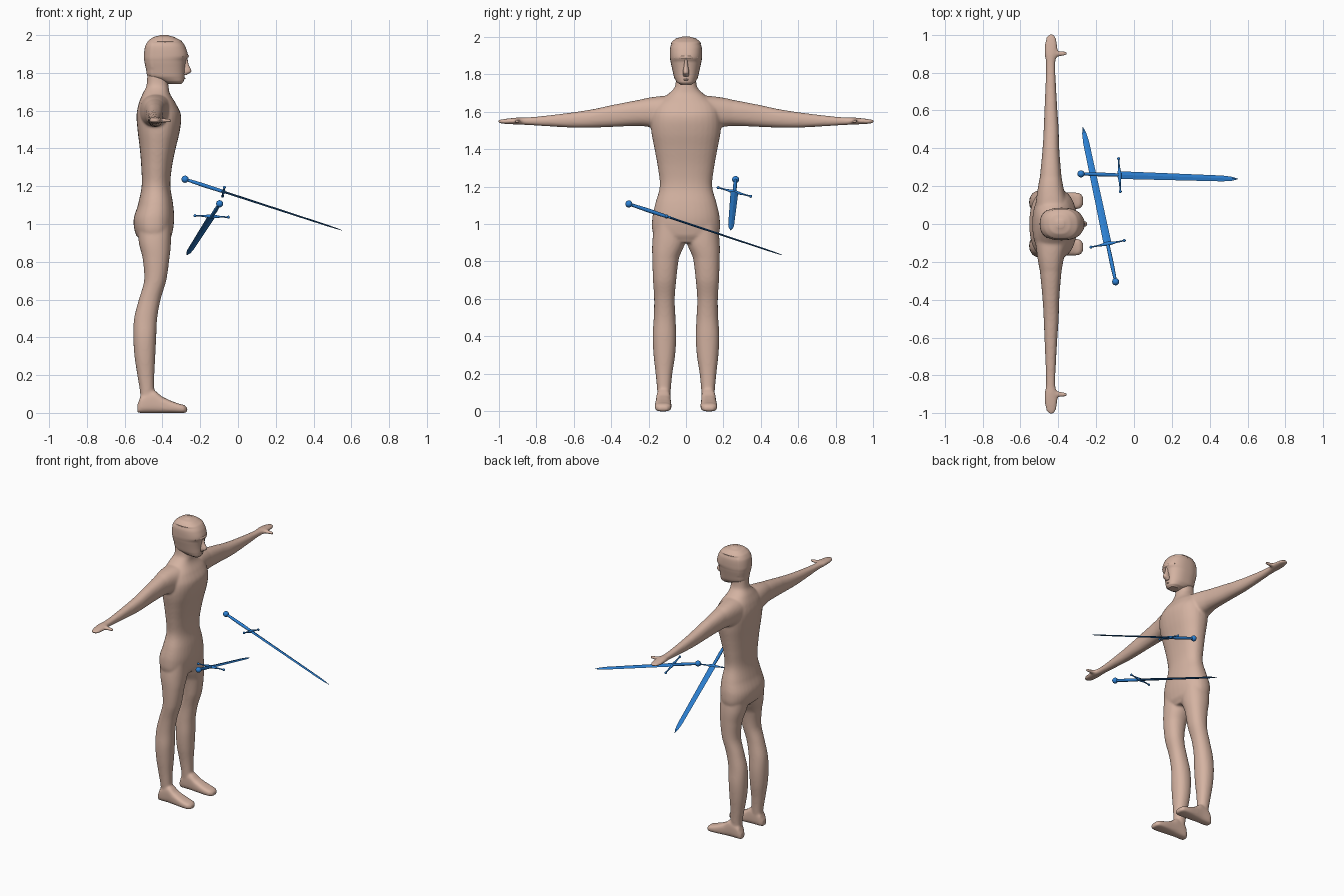
import bpy, bmesh, math
from mathutils import Vector, Matrix

cube = bpy.data.objects.get("Cube")
if cube:
    bpy.data.objects.remove(cube, do_unlink=True)


def material(name, rgb):
    mat = bpy.data.materials.new(name)
    mat.use_nodes = True
    mat.diffuse_color = (*rgb, 1)
    bsdf = mat.node_tree.nodes["Principled BSDF"]
    bsdf.inputs["Base Color"].default_value = (*rgb, 1)
    return mat


SKIN = material("skin", (0.66, 0.45, 0.36))
BLUE = material("sword blue", (0.026, 0.22, 0.66))


def refine(stations, steps):
    """Catmull-Rom interpolation between cross-sections."""
    pts = [Vector(s) for s in stations]
    out = []
    for i in range(len(pts) - 1):
        b, c = pts[i], pts[i + 1]
        a = pts[i - 1] if i else b
        d = pts[i + 2] if i + 2 < len(pts) else c
        for k in range(steps):
            t = k / steps
            v = (b * 2 + (c - a) * t + (a * 2 - b * 5 + c * 4 - d) * t ** 2
                 + (b * 3 - a - c * 3 + d) * t ** 3) / 2
            v[0] = b[0] + (c[0] - b[0]) * t
            out.append(v)
    return out + [pts[-1]]


def loft(bm, axis, stations, steps=5, segs=32, power=2.3):
    """Each station is (position, low a, high a, low b, high b)."""
    rings = []
    for t, a0, a1, b0, b1 in refine(stations, steps):
        ring = []
        for i in range(segs):
            ang = math.tau * i / segs
            c, s = math.cos(ang), math.sin(ang)
            a = (a0 + a1) / 2 + (a1 - a0) / 2 * math.copysign(abs(c) ** (2 / power), c)
            b = (b0 + b1) / 2 + (b1 - b0) / 2 * math.copysign(abs(s) ** (2 / power), s)
            co = [a, b]
            co.insert(axis, t)
            ring.append(bm.verts.new(co))
        rings.append(ring)
    for low, high in zip(rings, rings[1:]):
        for i in range(segs):
            j = (i + 1) % segs
            bm.faces.new((low[i], low[j], high[j], high[i]))
    bm.faces.new(rings[0])
    bm.faces.new(rings[-1])


def finish(bm, name, mat, angle=None, matrix=None):
    bmesh.ops.recalc_face_normals(bm, faces=bm.faces[:])
    mesh = bpy.data.meshes.new(name)
    bm.to_mesh(mesh)
    bm.free()
    mesh.materials.append(mat)
    obj = bpy.data.objects.new(name, mesh)
    bpy.context.collection.objects.link(obj)
    if matrix:
        obj.matrix_world = matrix
    if angle:
        bpy.ops.object.select_all(action="DESELECT")
        obj.select_set(True)
        bpy.context.view_layer.objects.active = obj
        bpy.ops.object.shade_smooth_by_angle(angle=math.radians(angle))
    return obj


def mirrored(stations, low, high):
    """Flip one pair of limits across the y = 0 plane."""
    out = []
    for s in stations:
        s = list(s)
        s[low], s[high] = -s[high], -s[low]
        out.append(s)
    return out


# Body: torso, legs, feet, arms and hands fused into one skin
TORSO = [(z, b, f, -w, w) for z, b, f, w in [
    (.90, -.50, -.37, .10), (.94, -.54, -.35, .172), (1.02, -.553, -.338, .181),
    (1.1, -.53, -.343, .166), (1.2, -.51, -.358, .14), (1.3, -.512, -.35, .15),
    (1.4, -.52, -.33, .168), (1.5, -.532, -.307, .186), (1.58, -.537, -.302, .185),
    (1.64, -.525, -.33, .165), (1.69, -.505, -.36, .10), (1.73, -.485, -.368, .06),
    (1.8, -.48, -.375, .053)]]
LEG = [
    (1.0, -.53, -.355, .01, .17), (.9, -.525, -.355, .005, .18),
    (.82, -.505, -.363, .037, .18), (.7, -.497, -.38, .052, .176),
    (.6, -.525, -.41, .06, .17), (.5, -.55, -.428, .056, .172),
    (.4, -.554, -.433, .052, .178), (.3, -.548, -.438, .058, .173),
    (.2, -.533, -.443, .073, .162), (.1, -.518, -.443, .082, .153),
    (.03, -.52, -.44, .085, .15)]
FOOT = [
    (-.533, .10, .145, 0, .045), (-.515, .086, .155, 0, .09), (-.45, .082, .158, 0, .12),
    (-.40, .08, .162, 0, .085), (-.33, .077, .167, 0, .055), (-.285, .082, .163, 0, .042),
    (-.268, .10, .145, 0, .03)]
ARM = [
    (.1, -.52, -.35, 1.5, 1.685), (.18, -.51, -.37, 1.515, 1.677),
    (.25, -.497, -.383, 1.523, 1.662), (.4, -.483, -.395, 1.518, 1.634),
    (.5, -.477, -.398, 1.514, 1.612), (.6, -.473, -.405, 1.514, 1.596),
    (.75, -.467, -.413, 1.522, 1.578), (.85, -.465, -.416, 1.528, 1.569),
    (.9, -.472, -.406, 1.531, 1.568), (.95, -.471, -.406, 1.533, 1.563),
    (.985, -.464, -.412, 1.536, 1.558), (1.002, -.452, -.424, 1.541, 1.554)]
THUMB = [
    (-.43, .875, .925, 1.537, 1.563), (-.39, .886, .914, 1.537, 1.56),
    (-.36, .89, .912, 1.538, 1.557), (-.351, .896, .907, 1.542, 1.553)]

bm = bmesh.new()
loft(bm, 2, TORSO)
for axis, stations, low, power in [(2, LEG, 3, 2.2), (0, FOOT, 1, 3), (0, THUMB, 1, 2)]:
    loft(bm, axis, stations, power=power)
    loft(bm, axis, mirrored(stations, low, low + 1), power=power)
loft(bm, 1, ARM)
loft(bm, 1, [(-s[0], *s[1:]) for s in ARM])
body = finish(bm, "body", SKIN)
remesh = body.modifiers.new("fuse", "REMESH")
remesh.mode = "VOXEL"
remesh.voxel_size = 0.007
remesh.use_smooth_shade = True
relax = body.modifiers.new("relax", "SMOOTH")
relax.factor = 0.5
relax.iterations = 8

# Head, with the face set slightly inside the skull cap
HEAD = [(z, b, f, -w, w) for z, b, f, w in [
    (1.742, -.37, -.30, .03), (1.755, -.41, -.288, .05), (1.78, -.475, -.284, .066),
    (1.82, -.487, -.282, .076), (1.865, -.496, -.276, .086), (1.89, -.498, -.265, .09),
    (1.94, -.492, -.279, .089), (1.97, -.475, -.30, .077), (1.99, -.447, -.337, .053),
    (2.0, -.41, -.37, .02)]]
bm = bmesh.new()
loft(bm, 2, HEAD, steps=6, segs=64, power=2.4)
for v in bm.verts:
    if v.co.x > -.455 and v.co.z < 1.962:
        v.co.y *= .95
finish(bm, "head", SKIN, 40)

# Facial features
NOSE = [(z, -.31, f, -w, w) for z, f, w in [
    (1.89, -.268, .008), (1.845, -.262, .011), (1.807, -.247, .017), (1.788, -.272, .014)]]
BROW = [(y, b, f, 1.878, 1.9) for y, b, f in [
    (-.062, -.34, -.29), (-.03, -.31, -.267), (0, -.30, -.26), (.03, -.31, -.267),
    (.062, -.34, -.29)]]
LIPS = [(y, -.31, f, 1.765, 1.776) for y, f in [
    (-.025, -.295), (0, -.278), (.025, -.295)]]
for name, axis, stations in [("nose", 2, NOSE), ("brow", 1, BROW), ("lips", 1, LIPS)]:
    bm = bmesh.new()
    loft(bm, axis, stations, segs=16)
    finish(bm, name, SKIN, 50)


# Swords: local x runs from pommel to tip, local y along the guard
def round_bar(length_stations):
    return [(t, -r, r, -r, r) for t, r in length_stations]


def sword(label, pommel, tip, guard):
    pommel, tip = Vector(pommel), Vector(tip)
    length = (tip - pommel).length
    d = (tip - pommel).normalized()
    g = Vector(guard)
    g = (g - d * g.dot(d)).normalized()
    place = Matrix((d, g, d.cross(g))).transposed().to_4x4()
    place.translation = pommel
    hilt = length * .245

    bm = bmesh.new()
    bmesh.ops.create_uvsphere(bm, u_segments=16, v_segments=10, radius=.019)
    finish(bm, label + "_pommel", BLUE, 40, place)

    bm = bmesh.new()
    loft(bm, 0, round_bar([(0, .008), (hilt / 2, .0105), (hilt, .009)]), 3, 12, 2)
    finish(bm, label + "_grip", BLUE, 40, place)

    bm = bmesh.new()
    bar = [(-.09, .004), (-.045, .005), (0, .011), (.045, .005), (.09, .004)]
    loft(bm, 1, round_bar(bar), 3, 12, 2)
    for side in (-1, 1):
        bmesh.ops.create_uvsphere(bm, u_segments=12, v_segments=8, radius=.008,
                                  matrix=Matrix.Translation((0, side * .09, 0)))
    finish(bm, label + "_guard", BLUE, 40, place @ Matrix.Translation((hilt, 0, 0)))

    bm = bmesh.new()
    edge = [(hilt, .021, .006), (length * .9, .016, .004),
            (length * .96, .011, .003), (length, .001, .001)]
    loft(bm, 0, [(t, -w, w, -h, h) for t, w, h in edge], 1, 4, 2)
    finish(bm, label + "_blade", BLUE, None, place)


sword("left_sword", (-.28, .265, 1.237), (.55, .238, .967), (0, .96, -.27))
sword("right_sword", (-.097, -.305, 1.107), (-.27, .512, .835), (.18, .04, -.01))
